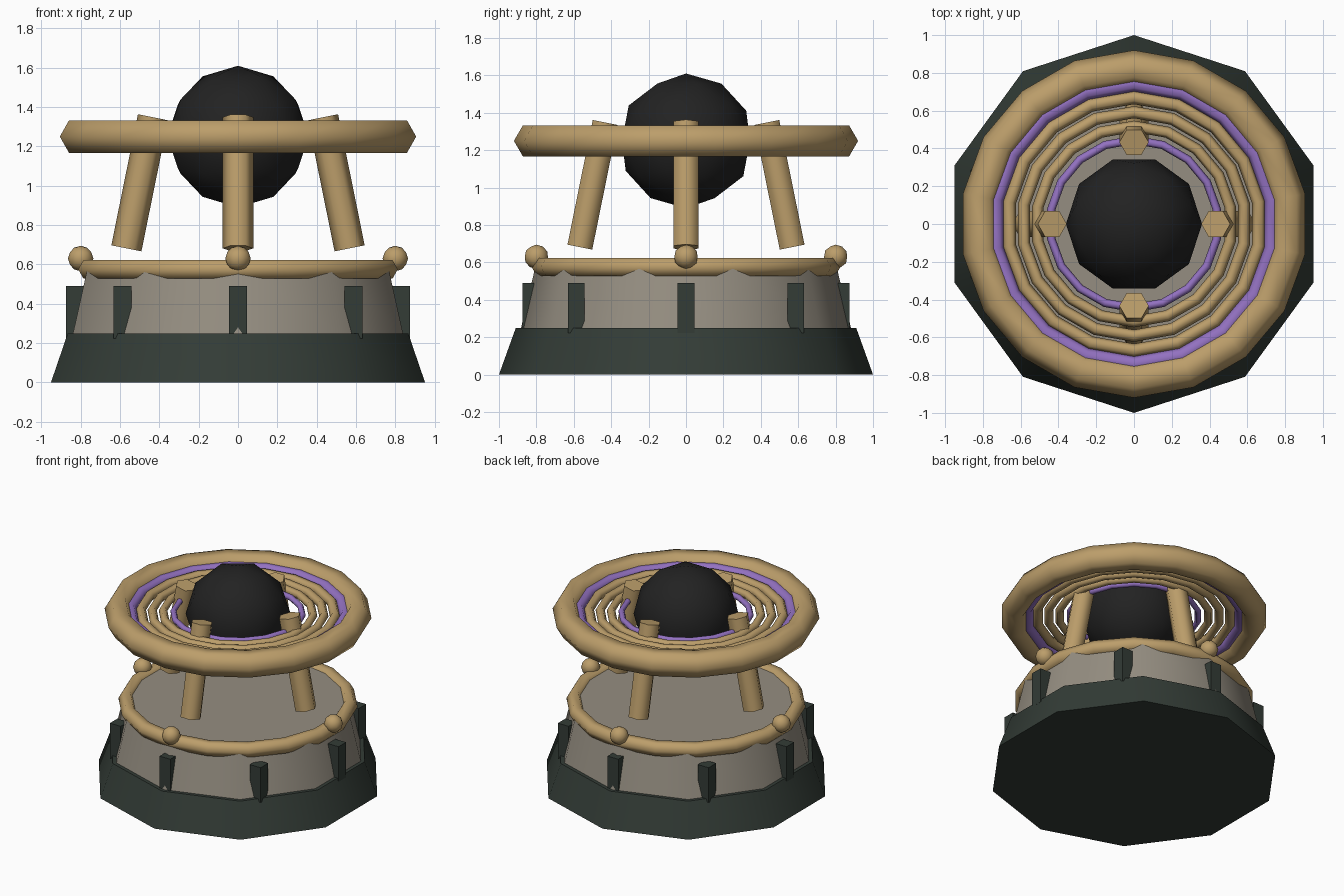
import bpy
from math import radians, sin, cos, pi

if "Cube" in bpy.data.objects:
    bpy.data.objects.remove(bpy.data.objects["Cube"])


def material(name, rgb):
    m = bpy.data.materials.new(name)
    m.use_nodes = True
    m.diffuse_color = (*rgb, 1)
    m.node_tree.nodes["Principled BSDF"].inputs["Base Color"].default_value = (*rgb, 1)
    return m


brass = material("brass", (0.50, 0.34, 0.145))
purple = material("purple", (0.29, 0.165, 0.53))
dark_green = material("dark green", (0.033, 0.045, 0.037))
stone = material("warm grey", (0.30, 0.27, 0.22))
black = material("black", (0.016, 0.016, 0.016))


def finish(name, mat):
    ob = bpy.context.object
    ob.name = name
    ob.data.materials.append(mat)
    bpy.ops.object.shade_smooth_by_angle(angle=radians(65))
    return ob


def frustum(name, mat, sides, r1, r2, z1, z2):
    bpy.ops.mesh.primitive_cone_add(vertices=sides, radius1=r1, radius2=r2,
                                    depth=z2 - z1, location=(0, 0, (z1 + z2) / 2))
    return finish(name, mat)


def ring(name, mat, major, minor, z):
    bpy.ops.mesh.primitive_torus_add(major_segments=18, minor_segments=6,
                                     major_radius=major, minor_radius=minor,
                                     location=(0, 0, z), rotation=(0, 0, pi / 2))
    return finish(name, mat)


def ball(name, mat, radius, location):
    bpy.ops.mesh.primitive_ico_sphere_add(subdivisions=2, radius=radius,
                                          location=location, rotation=(0, 0, pi / 2))
    return finish(name, mat)


# Ten-sided plinth and drum
frustum("base", dark_green, 10, 1.0, 0.91, 0, 0.25)
frustum("drum", stone, 10, 0.882, 0.80, 0.25, 0.60)
ring("drum_rim", brass, 0.77, 0.055, 0.575)

# Square posts around the drum
for i in range(8):
    a = i * pi / 4
    bpy.ops.mesh.primitive_cube_add(size=1, location=(0.83 * cos(a), 0.83 * sin(a), 0.357))
    bpy.context.object.scale = (0.09, 0.09, 0.266)
    bpy.ops.object.transform_apply(location=False, rotation=False, scale=True)
    finish(f"post_{i + 1}", dark_green)

# Knobs on the rim and hexagonal legs leaning inward
for i in range(4):
    a = i * pi / 2
    x, y = round(cos(a)), round(sin(a))
    ball(f"rim_knob_{i + 1}", brass, 0.065, (0.8 * x, 0.8 * y, 0.63))
    bpy.ops.mesh.primitive_cylinder_add(vertices=6, radius=0.078, depth=0.68)
    leg = bpy.context.object
    leg.rotation_euler.z = pi / 2
    bpy.ops.object.transform_apply(location=False, rotation=True, scale=False)
    leg.location = (0.5 * x, 0.5 * y, 1.015)
    leg.rotation_euler = (0.2 * y, -0.2 * x, 0)
    finish(f"leg_{i + 1}", brass)

# Concentric rings around the dark sphere
ring("outer_ring", brass, 0.825, 0.095, 1.25)
ring("outer_purple_ring", purple, 0.745, 0.048, 1.25)
ring("large_ring", brass, 0.67, 0.036, 1.25)
ring("middle_ring", brass, 0.592, 0.032, 1.25)
ring("small_ring", brass, 0.517, 0.03, 1.25)
ring("inner_purple_ring", purple, 0.445, 0.022, 1.25)
ball("core_sphere", black, 0.36, (0, 0, 1.25))
